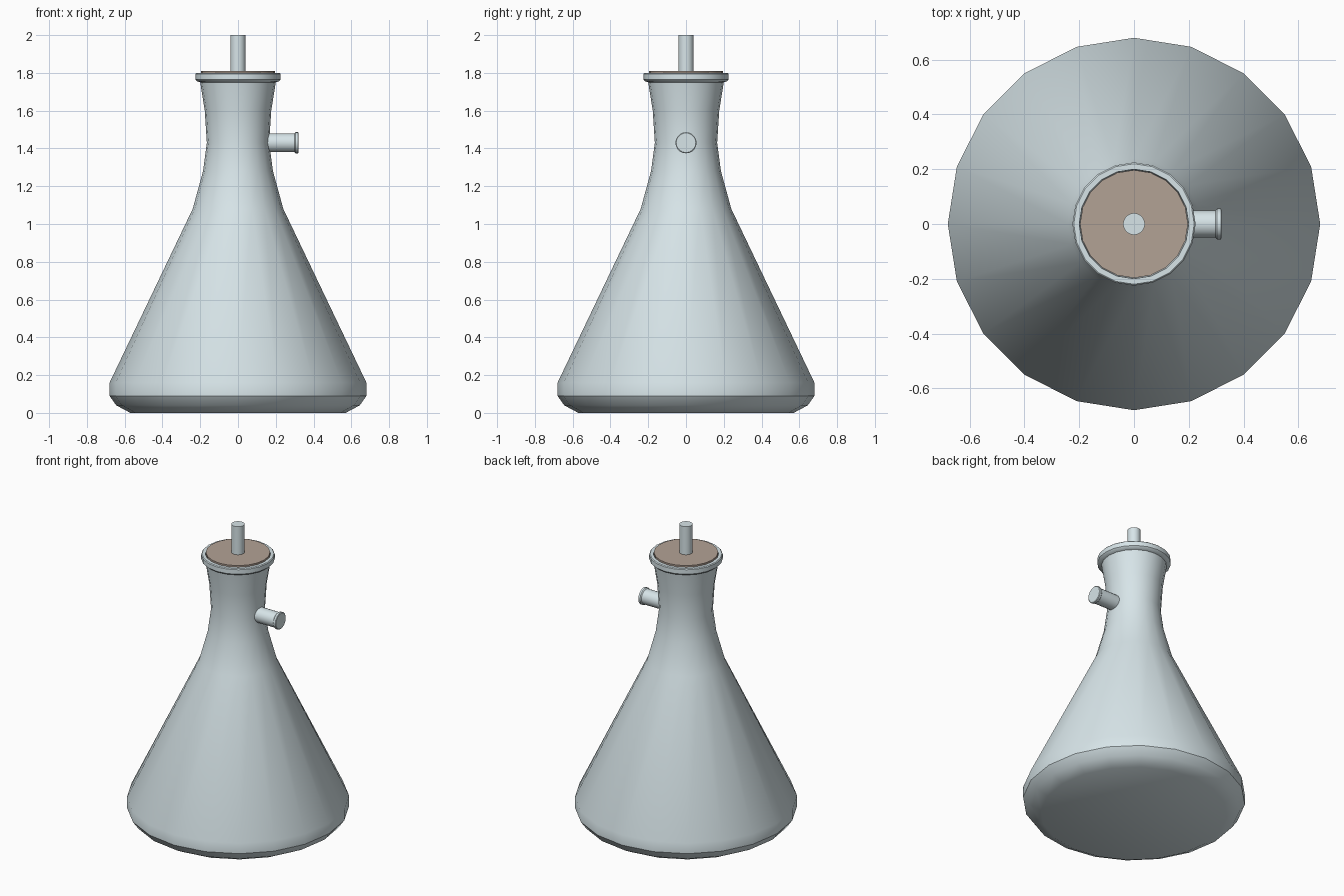
import bpy, bmesh
from math import sin, cos, tau, radians
from mathutils import Matrix

if "Cube" in bpy.data.objects:
    bpy.data.objects.remove(bpy.data.objects["Cube"])


def material(name, color):
    m = bpy.data.materials.new(name)
    m.diffuse_color = (*color, 1)
    m.use_nodes = True
    m.node_tree.nodes["Principled BSDF"].inputs["Base Color"].default_value = m.diffuse_color
    return m


def lathe(name, profile, sides, mat, matrix=Matrix(), cap_start=True, cap_end=True):
    """Spin an (r, z) profile around z, then place it with the matrix."""
    bm = bmesh.new()
    rings = [[bm.verts.new((r * cos(tau * i / sides), r * sin(tau * i / sides), z))
              for i in range(sides)] for r, z in profile]
    for a, b in zip(rings, rings[1:]):
        for i in range(sides):
            j = (i + 1) % sides
            bm.faces.new((a[i], a[j], b[j], b[i]))
    if cap_start:
        bm.faces.new(rings[0][::-1])
    if cap_end:
        bm.faces.new(rings[-1])
    bm.transform(matrix)
    me = bpy.data.meshes.new(name)
    bm.to_mesh(me)
    bm.free()
    me.materials.append(mat)
    ob = bpy.data.objects.new(name, me)
    bpy.context.collection.objects.link(ob)
    bpy.context.view_layer.objects.active = ob
    bpy.ops.object.select_all(action='DESELECT')
    ob.select_set(True)
    bpy.ops.object.shade_smooth_by_angle(angle=radians(30))
    return ob


glass = material("glass", (0.68, 0.78, 0.81))
cork = material("cork", (0.45, 0.36, 0.30))

# Conical body, flared neck and rolled rim, open at the mouth
lathe("flask_body", [
    (0.57, 0), (0.645, 0.04), (0.68, 0.09), (0.68, 0.16),
    (0.24, 1.08), (0.185, 1.28), (0.165, 1.43), (0.176, 1.60), (0.20, 1.75),
    (0.215, 1.755), (0.225, 1.765), (0.225, 1.795), (0.22, 1.80),
    (0.20, 1.80), (0.197, 1.75)], 20, glass, cap_end=False)

# Tapered stopper filling the mouth
lathe("stopper", [(0.165, 1.60), (0.193, 1.75), (0.197, 1.81)], 20, cork)

# Glass tube through the stopper
lathe("stopper_tube", [(0.04, 1.56), (0.04, 2.0)], 20, glass)

# Side arm pointing to +x with a lipped end
lathe("side_arm", [(0.05, 0.14), (0.05, 0.298), (0.056, 0.304), (0.056, 0.317), (0.052, 0.32)],
      20, glass, Matrix.Translation((0, 0, 1.43)) @ Matrix.Rotation(radians(90), 4, 'Y'))
